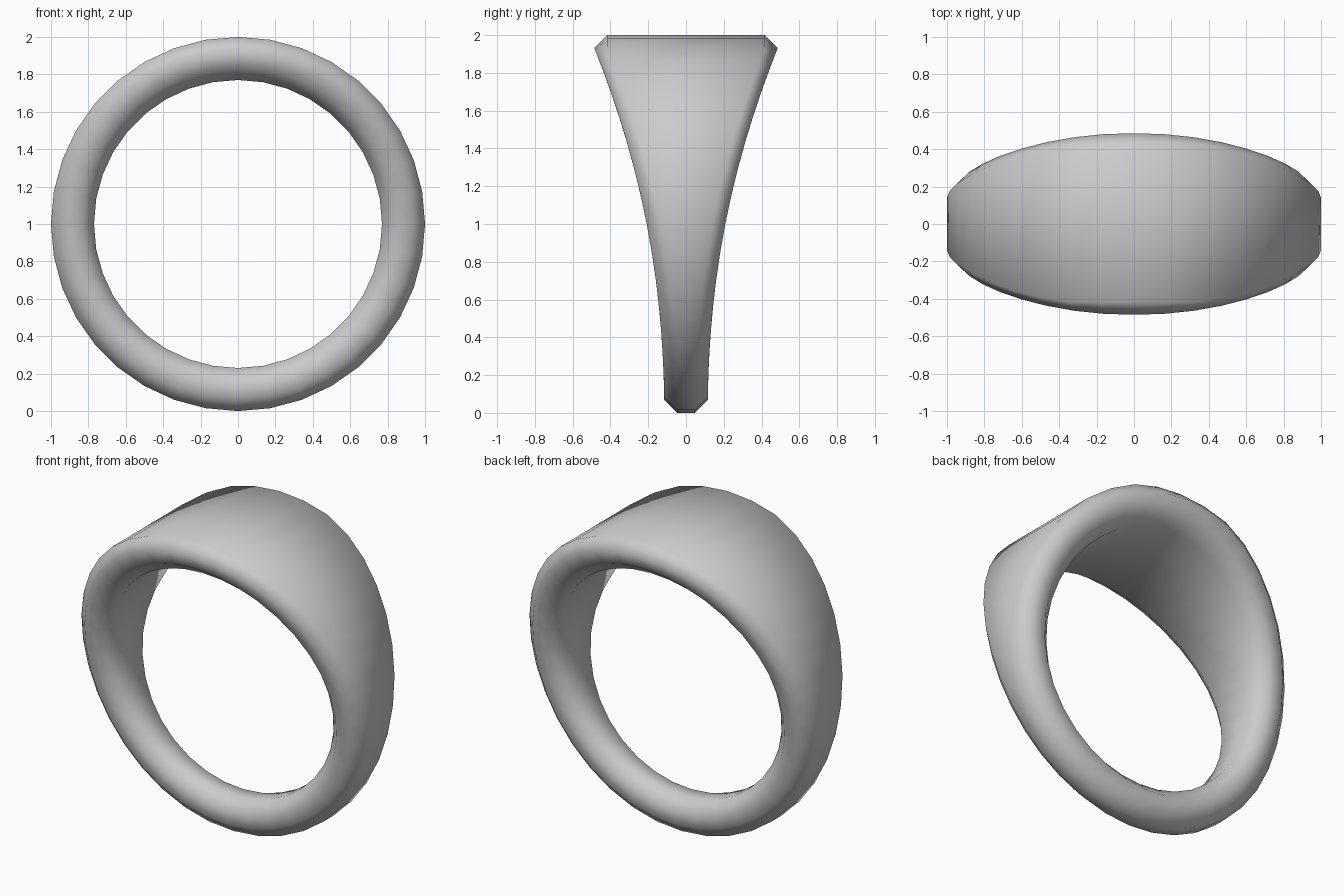
import bpy, bmesh
from math import sin, cos, tan, pi

cube = bpy.data.objects.get("Cube")
if cube:
    bpy.data.objects.remove(cube, do_unlink=True)

SEGMENTS, SIDES = 36, 8
APOTHEM = 0.115                  # half thickness of the band
CENTRE_RADIUS = 1 - APOTHEM
TUBE = APOTHEM / cos(pi / SIDES)
FLARE = 0.37                     # extra half width at the top


def flare(z):
    """Sideways shift of the band edges, growing towards the top."""
    return FLARE * min(1, max(0, z) / 1.93) ** 2.1


# Band: an octagonal section swept round a circle and widened with height
bm = bmesh.new()
loops = []
for i in range(SEGMENTS):
    a = 2 * pi * i / SEGMENTS
    loop = []
    for j in range(SIDES):
        b = 2 * pi * (j + 0.5) / SIDES
        r = CENTRE_RADIUS + TUBE * cos(b)
        z = 1 + r * cos(a)
        y = TUBE * sin(b)
        y += flare(z) * (1 if y > 0 else -1)
        loop.append(bm.verts.new((r * sin(a), y, z)))
    loops.append(loop)
for i in range(SEGMENTS):
    p, q = loops[i], loops[(i + 1) % SEGMENTS]
    for j in range(SIDES):
        k = (j + 1) % SIDES
        bm.faces.new((p[j], p[k], q[k], q[j]))
bmesh.ops.recalc_face_normals(bm, faces=bm.faces)
for f in bm.faces:
    f.smooth = True
mesh = bpy.data.meshes.new("ring_band")
bm.to_mesh(mesh)
bm.free()
band = bpy.data.objects.new("ring_band", mesh)
bpy.context.collection.objects.link(band)

# Plain grey material
grey = bpy.data.materials.new("light_grey")
grey.use_nodes = True
colour = (0.6, 0.6, 0.6, 1)
grey.diffuse_color = colour
grey.node_tree.nodes["Principled BSDF"].inputs["Base Color"].default_value = colour
mesh.materials.append(grey)
